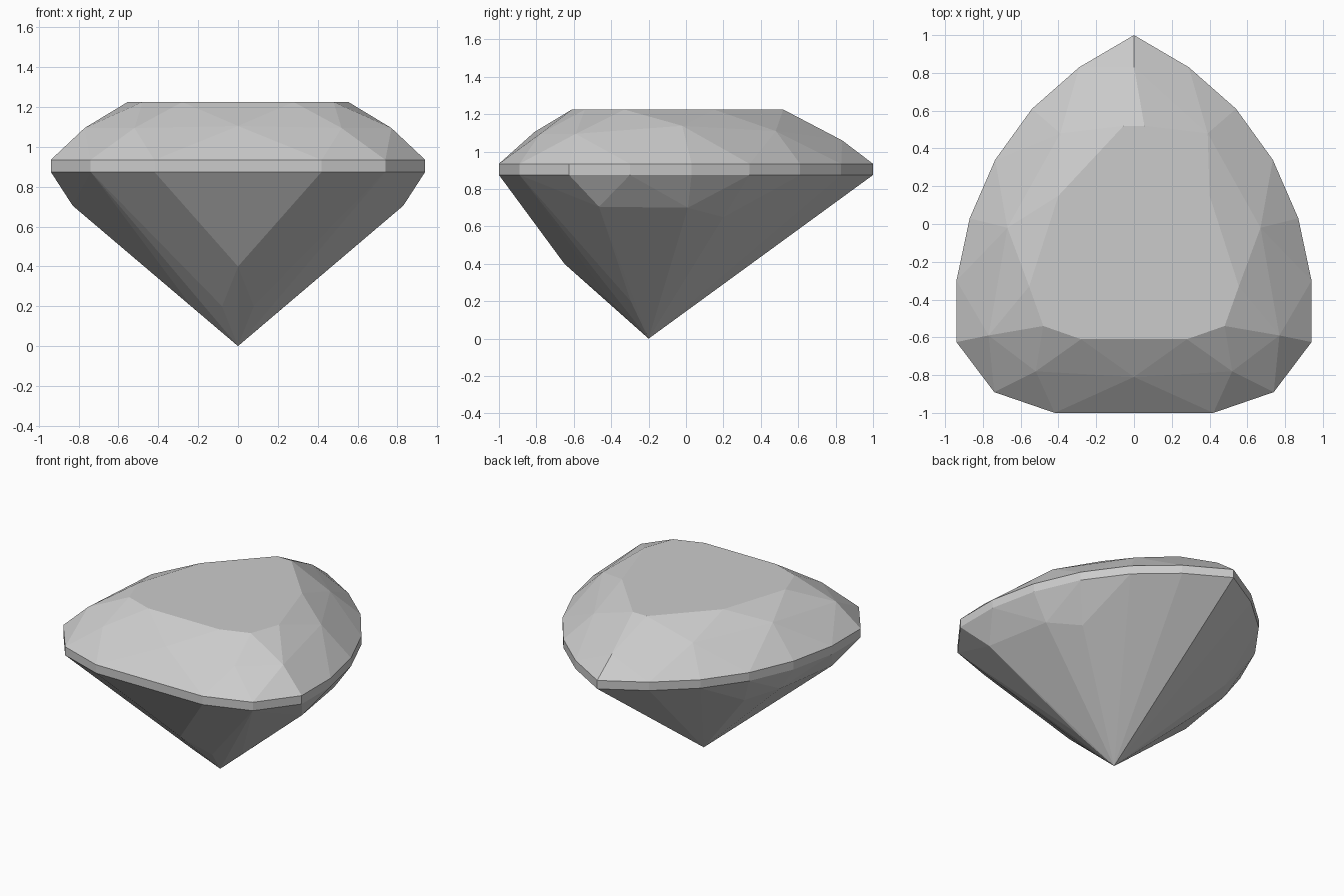
import bpy, bmesh, math

cube = bpy.data.objects.get("Cube")
if cube:
    bpy.data.objects.remove(cube, do_unlink=True)

# Heights of the flat levels
TABLE_Z, GIRDLE_TOP, GIRDLE_LOW = 1.225, 0.935, 0.875

# Left half of each outline, from the front round to the pointed back
table = [(0.28, -0.61), (0.48, -0.54), (0.555, -0.33), (0.4, 0.15), (0.055, 0.52)]
girdle = [(0.42, -1), (0.74, -0.89), (0.94, -0.625), (0.94, -0.3), (0.87, 0.03),
          (0.735, 0.34), (0.54, 0.61), (0.29, 0.83), (0, 1)]

# Facet corners between table and girdle, and between girdle and culet
crown = [(0, -0.81, 1.105), (0.52, -0.78, 1.095), (0.77, -0.59, 1.095),
         (0.67, -0.02, 1.138), (0.39, 0.48, 1.11), (0, 0.835, 1.06)]
pavilion = [(0, -0.65, 0.4), (0.08, -0.405, 0.2), (0.235, -0.295, 0.2),
            (0.83, -0.465, 0.705), (0.75, 0.01, 0.7), (0.6, 0.2, 0.65), (0, -0.2, 0)]


def level(outline, z):
    return [(x, y, z) for x, y in outline]


# Mirror the half, then wrap all corners in one convex faceted solid
half = (level(table, TABLE_Z) + level(girdle, GIRDLE_TOP)
        + level(girdle, GIRDLE_LOW) + crown + pavilion)
corners = sorted(set(half) | {(-x if x else 0, y, z) for x, y, z in half})
bm = bmesh.new()
for co in corners:
    bm.verts.new(co)
hull = bmesh.ops.convex_hull(bm, input=bm.verts[:])
loose = [v for v in bm.verts if not v.link_faces]
bmesh.ops.delete(bm, geom=loose, context='VERTS')
bmesh.ops.dissolve_limit(bm, angle_limit=math.radians(1.5),
                         verts=bm.verts[:], edges=bm.edges[:])
bmesh.ops.recalc_face_normals(bm, faces=bm.faces[:])

mesh = bpy.data.meshes.new("pear_cut_gem")
bm.to_mesh(mesh)
bm.free()
gem = bpy.data.objects.new("pear_cut_gem", mesh)
bpy.context.collection.objects.link(gem)

# One plain grey for the whole stone
grey = bpy.data.materials.new("pale_grey")
grey.use_nodes = True
colour = (0.6, 0.6, 0.6, 1)
grey.diffuse_color = colour
grey.node_tree.nodes["Principled BSDF"].inputs["Base Color"].default_value = colour
mesh.materials.append(grey)
